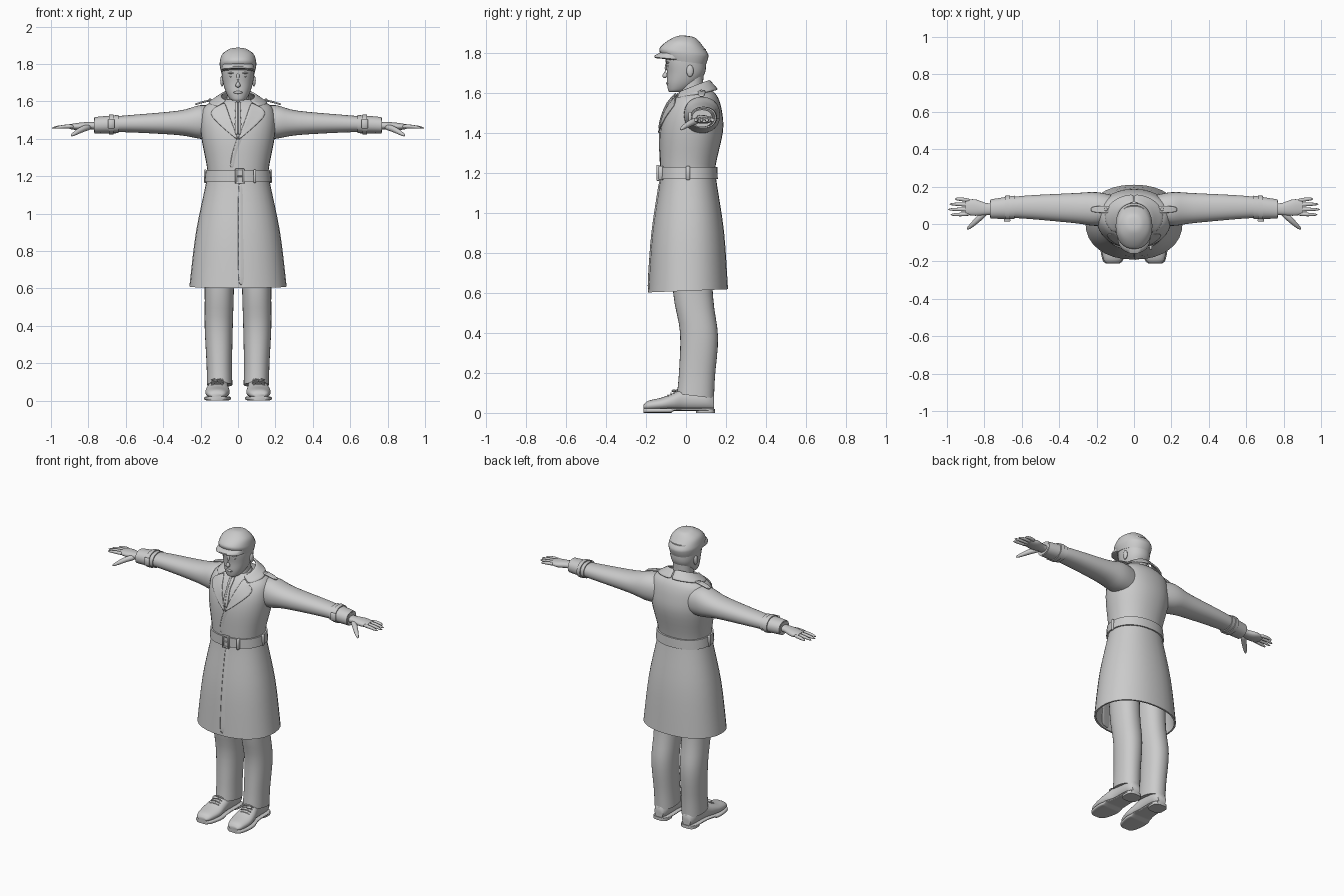
import bpy, bmesh, math
from mathutils import Vector

if "Cube" in bpy.data.objects:
    bpy.data.objects.remove(bpy.data.objects["Cube"])

colour = (.6, .6, .6, 1)
grey = bpy.data.materials.new("plain grey")
grey.use_nodes = True
grey.diffuse_color = colour
grey.node_tree.nodes["Principled BSDF"].inputs["Base Color"].default_value = colour


def finish(name, bm, mirror=False, rounded=False, thickness=0):
    """Turn a bmesh into a shaded object, keeping hard edges sharp."""
    bmesh.ops.recalc_face_normals(bm, faces=bm.faces)
    for face in bm.faces:
        face.smooth = True
    for edge in bm.edges:
        edge.smooth = rounded or edge.calc_face_angle(0) < 1
    mesh = bpy.data.meshes.new(name)
    bm.to_mesh(mesh)
    bm.free()
    mesh.materials.append(grey)
    obj = bpy.data.objects.new(name, mesh)
    bpy.context.collection.objects.link(obj)
    if thickness:
        solid = obj.modifiers.new("thickness", "SOLIDIFY")
        solid.thickness = thickness
        solid.offset = 0
    if rounded:
        obj.modifiers.new("rounding", "SUBSURF").render_levels = 1
    if mirror:
        obj.modifiers.new("mirror", "MIRROR")


def skin(bm, loops):
    """Join neighbouring loops with faces and close both ends."""
    for lower, upper in zip(loops, loops[1:]):
        for i in range(len(lower)):
            bm.faces.new((lower[i - 1], lower[i], upper[i], upper[i - 1]))
    bm.faces.new(loops[0])
    bm.faces.new(loops[-1])


def smooth(rows, steps=4):
    """Fill in a smooth run of sections between the given ones."""
    rows = [Vector(row) for row in rows]
    padded = [rows[0]] + rows + [rows[-1]]
    result = []
    for a, b, c, d in zip(padded, padded[1:], padded[2:], padded[3:]):
        for k in range(steps):
            t = k / steps
            bend = (2 * a - 5 * b + 4 * c - d) * t * t + (3 * b - a - 3 * c + d) * t ** 3
            result.append(b + ((c - a) * t + bend) / 2)
    return result + [rows[-1]]


def section(rows, position):
    """The section found at one position along a loft."""
    for before, after in zip(rows, rows[1:]):
        if position <= after[0]:
            break
    return before.lerp(after, (position - before[0]) / (after[0] - before[0]))


def grow(row, amount):
    position, mid, wide, low, high = row
    return position, mid, wide + amount, low - amount, high + amount


def loft(name, axis, rows, mirror=False, power=2.2, slant=0, sides=32):
    """Skin rounded sections: position, u centre, u radius, v low, v high."""
    bm = bmesh.new()
    loops = []
    for position, mid, wide, low, high in rows:
        loop = []
        for i in range(sides):
            c = math.cos(math.tau * i / sides)
            s = math.sin(math.tau * i / sides)
            u = mid + wide * math.copysign(abs(c) ** (2 / power), c)
            v = (low + high) / 2 + (high - low) / 2 * math.copysign(abs(s) ** (2 / power), s)
            p = position + slant * v
            loop.append(bm.verts.new({"x": (p, u, v), "y": (u, p, v), "z": (u, v, p)}[axis]))
        loops.append(loop)
    skin(bm, loops)
    finish(name, bm, mirror)


def band(name, axis, rows, start, end, lift, **options):
    """Raised band wrapped around part of a loft."""
    ends = section(rows, start), section(rows, end)
    loft(name, axis, [ends[0], grow(ends[0], lift), grow(ends[1], lift), ends[1]], **options)


def tube(name, points, radii, mirror=True, sides=10):
    bm = bmesh.new()
    points = [Vector(point) for point in points]
    loops = []
    for k, (point, radius) in enumerate(zip(points, radii)):
        along = points[min(k + 1, len(points) - 1)] - points[max(k - 1, 0)]
        turn = along.to_track_quat("Z", "Y")
        angles = [math.tau * i / sides for i in range(sides)]
        loops.append([bm.verts.new(point + turn @ Vector((math.cos(a), math.sin(a), 0)) * radius)
                      for a in angles])
    skin(bm, loops)
    finish(name, bm, mirror, rounded=True)


def ball(name, centre, size, mirror=True):
    bm = bmesh.new()
    bmesh.ops.create_uvsphere(bm, u_segments=16, v_segments=10, radius=1)
    for vert in bm.verts:
        vert.co = Vector(centre) + vert.co * Vector(size)
    finish(name, bm, mirror)


def box(name, centre, size, mirror=False):
    bm = bmesh.new()
    bmesh.ops.create_cube(bm, size=1)
    for vert in bm.verts:
        vert.co = Vector(centre) + vert.co * Vector(size)
    bmesh.ops.bevel(bm, geom=bm.edges[:], offset=min(size) / 4, segments=1, affect="EDGES")
    finish(name, bm, mirror)


def strip(name, edge_a, edge_b, mirror=False, thickness=.008, across=4):
    """Sheet of cloth stretched between two edges."""
    bm = bmesh.new()
    rows = [[bm.verts.new(Vector(a).lerp(Vector(b), k / across)) for k in range(across + 1)]
            for a, b in zip(edge_a, edge_b)]
    for row, following in zip(rows, rows[1:]):
        for k in range(across):
            bm.faces.new((row[k], row[k + 1], following[k + 1], following[k]))
    finish(name, bm, mirror, True, thickness)


# Coat body, open at the hem
body = smooth([(.61, 0, .26, -.19, .21), (.9, 0, .225, -.17, .19), (1.17, 0, .17, -.13, .15),
               (1.24, 0, .165, -.13, .15), (1.4, 0, .195, -.13, .185), (1.5, 0, .2, -.11, .18),
               (1.57, 0, .18, -.07, .16), (1.61, 0, .11, -.03, .13)])
lining = [grow(section(body, z), -.01) for z in (1, .61)]
loft("coat", "z", lining + body, slant=.04)


def on_front(x, z, lift):
    """Point just off the front of the coat."""
    _, _, wide, front, back = section(body, z)
    bulge = math.sqrt(1 - min(1, abs(x / wide)) ** 2.2)
    return x, (front + back) / 2 - (back - front) / 2 * bulge - lift, z


def panel(name, edge_a, edge_b, lift_a, lift_b, **options):
    strip(name, [on_front(x, z, lift_a) for x, z in edge_a],
          [on_front(x, z, lift_b) for x, z in edge_b], **options)


# Overlapping coat front, lapels and tie
steps = [k / 6 for k in range(7)]
panel("front_overlap", [(-.045 * math.sin(1.5 * t), 1.42 - .18 * t) for t in steps],
      [(.1, 1.42 - .18 * t) for t in steps], .004, -.012)
panel("skirt_overlap", [(0, 1.18 - .57 * t) for t in steps],
      [(.12, 1.18 - .57 * t) for t in steps], .003, -.012)
panel("lapels", [(.07, 1.6), (.05, 1.54), (.03, 1.48), (0, 1.4)],
      [(.12, 1.57), (.16, 1.54), (.12, 1.49), (0, 1.39)], .006, .014, mirror=True)
tie_edge = [(.015, 1.6), (.02, 1.56), (.01, 1.54), (.02, 1.48), (.015, 1.42)]
panel("tie", [(0, z) for x, z in tie_edge], tie_edge, .01, .006, mirror=True)


def arc(wide, mid, deep, height, rise, turn):
    """Curve from the nape around one side of the neck."""
    return [(wide * math.sin(turn * t), mid + deep * math.cos(turn * t),
             height + rise * math.cos(turn * t)) for t in steps]


# Collars
strip("shirt_collar", arc(.065, .02, .06, 1.62, .02, 3), arc(.08, .02, .09, 1.58, .02, 3), True)
strip("coat_collar", arc(.09, .03, .085, 1.63, .035, 2.4), arc(.16, .04, .12, 1.59, .025, 2.4), True, .012)

# Belt with buckle and loops
band("belt", "z", body, 1.17, 1.23, .009)
for side in (-1, 1):
    box("buckle_side", (.01 + .02 * side, -.14, 1.2), (.01, .015, .08))
    box("buckle_bar", (.01, -.14, 1.2 + .035 * side), (.05, .015, .01))
box("buckle_pin", (.01, -.14, 1.2), (.04, .01, .006))
box("belt_keeper", (.09, -.125, 1.2), (.015, .025, .07))
box("belt_loops", (.175, .01, 1.2), (.015, .02, .07), True)

# Sleeves, cuffs, straps and epaulettes
sleeve = smooth([(.1, .08, .07, 1.4, 1.57), (.2, .08, .09, 1.4, 1.58), (.32, .085, .08, 1.42, 1.55),
                 (.6, .09, .06, 1.435, 1.525), (.77, .08, .045, 1.435, 1.51)])
loft("sleeves", "x", sleeve, True)
band("cuffs", "x", sleeve, .64, .768, .006, mirror=True)
band("cuff_straps", "x", sleeve, .665, .69, .012, mirror=True)
box("cuff_buckles", (.678, .02, 1.48), (.035, .015, .05), True)
shoulder_tab = [(.12, .02, 1.61), (.18, .02, 1.6), (.22, .015, 1.587), (.23, .008, 1.583)]
strip("epaulettes", [(x, .078 - half, z) for x, half, z in shoulder_tab],
      [(x, .078 + half, z) for x, half, z in shoulder_tab], True, .01)
ball("epaulette_buttons", (.15, .078, 1.61), (.009, .009, .006))

# Hands
loft("palms", "x", smooth([(.74, .08, .03, 1.45, 1.49), (.79, .08, .032, 1.45, 1.49),
                           (.85, .088, .044, 1.446, 1.486), (.9, .089, .038, 1.452, 1.478)]), True)
for k, (finger, tip) in enumerate((("index", .985), ("middle", 1), ("ring", .99), ("little", .96))):
    y = .055 + .023 * k
    spread = .005 * (k - 1)
    tube(finger + "_fingers", [(.87, y, 1.466), (.93, y + spread, 1.467), (tip, y + spread, 1.457)],
         [.012, .011, .006])
tube("thumbs", [(.785, .07, 1.465), (.83, .03, 1.455), (.87, -.01, 1.43), (.895, -.03, 1.415)],
     [.018, .018, .013, .006])

# Head and face
loft("neck", "z", smooth([(1.54, 0, .07, -.03, .09), (1.62, 0, .06, -.03, .085), (1.74, 0, .06, -.02, .09)]))
loft("head", "z", smooth([(1.605, 0, .03, -.085, -.02), (1.615, 0, .045, -.09, .01), (1.65, 0, .065, -.095, .06),
                          (1.7, 0, .08, -.095, .095), (1.76, 0, .088, -.102, .1), (1.82, 0, .086, -.1, .1)]))
tube("nose", [(0, -.09, 1.76), (0, -.102, 1.72), (0, -.108, 1.69), (0, -.1, 1.675)],
     [.008, .012, .019, .012], False)
ball("lips", (0, -.09, 1.648), (.024, .01, .008), False)
ball("eyes", (.032, -.085, 1.733), (.014, .009, .006))
ball("eyebrows", (.034, -.09, 1.752), (.02, .01, .005))
ball("ears", (.085, .02, 1.71), (.01, .018, .03))

# Flat cap
loft("cap", "z", smooth([(1.755, 0, .09, -.11, .1), (1.785, 0, .097, -.13, .11), (1.81, 0, .097, -.13, .11),
                         (1.85, 0, .085, -.09, .08), (1.88, 0, .045, -.04, .05), (1.886, 0, .01, 0, .02)]), slant=-.13)
loft("cap_peak", "z", [(1.76, 0, .08, -.15, .02), (1.764, 0, .088, -.158, .02),
                       (1.772, 0, .088, -.158, .02), (1.79, 0, .085, -.13, .02)], slant=-.09)

# Trousers
loft("trousers", "z", smooth([(.09, .098, .068, -.045, .14), (.2, .1, .068, -.035, .145), (.4, .103, .075, -.03, .16),
                              (.6, .1, .078, -.065, .135), (.95, .1, .085, -.08, .12)]), True, slant=-.12)

# Shoes: upper, sole, heel and laces
shoe = smooth([(-.212, .114, .03, .02, .04), (-.19, .113, .05, .012, .06), (-.12, .11, .065, .012, .077),
               (-.06, .108, .06, .012, .1), (0, .102, .05, .012, .122), (.1, .1, .048, .012, .12),
               (.14, .1, .03, .012, .09)])
loft("shoes", "y", shoe, True)
loft("soles", "y", [(y, mid, wide + .006, .01 * (y > -.06), .024) for y, mid, wide, low, high in shoe],
     True, power=4)
loft("heels", "z", [(z, .1, .05, .05, .145) for z in (0, .02)], True, power=3)
for k in range(4):
    y = -.09 + .015 * k
    z = .092 + .009 * k
    tube("laces", [(.11 + .037 * s, y, z - .012 * s * s) for s in (-1, -.5, .5, 1)], [.004] * 4)
ball("lace_bows", (.122, -.06, .11), (.02, .012, .007))
